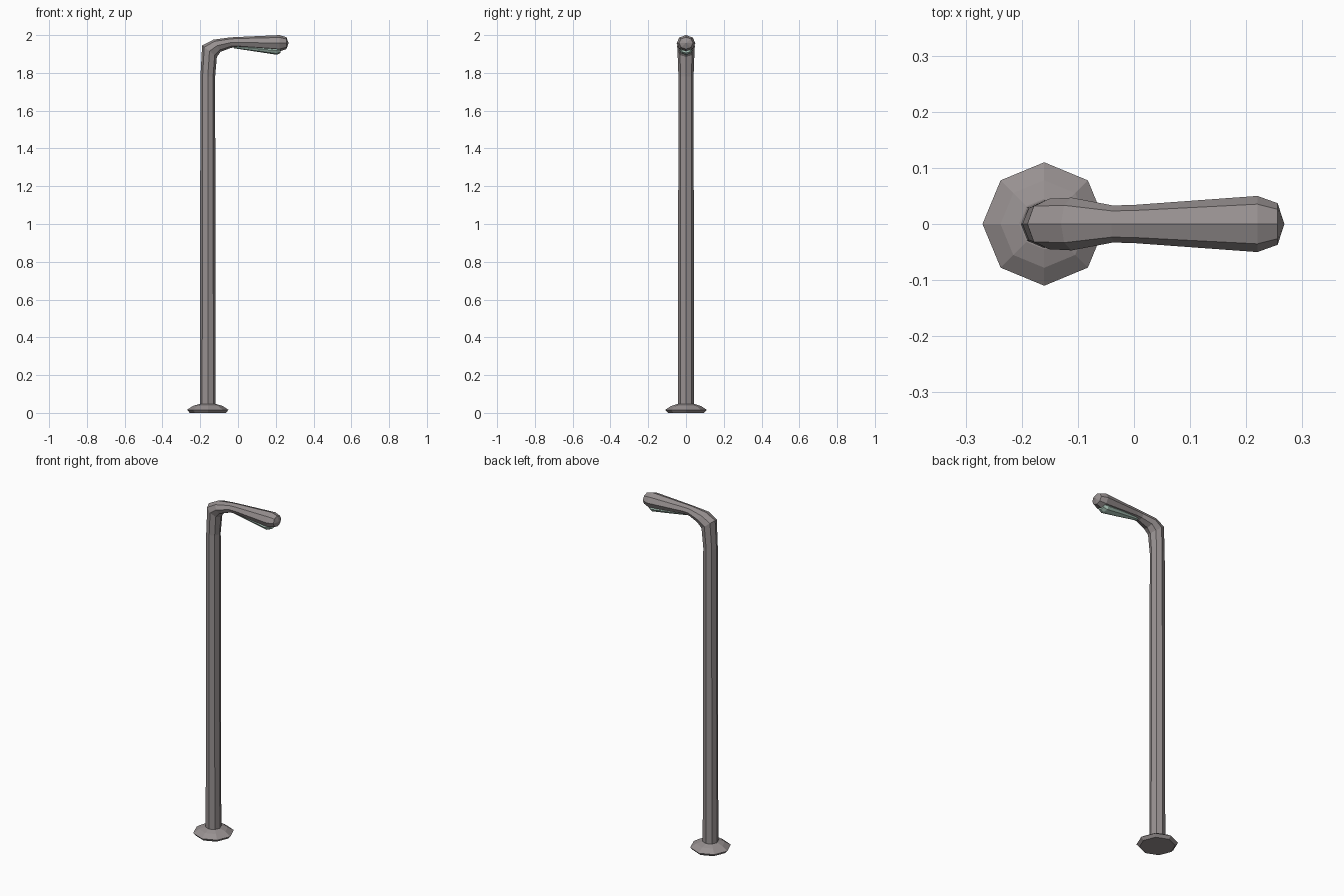
import bpy, bmesh
from math import cos, sin, pi

if "Cube" in bpy.data.objects:
    bpy.data.objects.remove(bpy.data.objects["Cube"])


def material(name, rgb):
    m = bpy.data.materials.new(name)
    m.diffuse_color = (*rgb, 1)
    m.use_nodes = True
    m.node_tree.nodes["Principled BSDF"].inputs["Base Color"].default_value = m.diffuse_color
    return m


def loft(name, sections, mat, tip=None, sides=8):
    """Skin octagonal sections: (outer x, outer z, inner x, inner z, half width in y)."""
    bm = bmesh.new()
    rings = []
    for ox, oz, ix, iz, w in sections:
        cx, cz, dx, dz = (ox + ix) / 2, (oz + iz) / 2, (ox - ix) / 2, (oz - iz) / 2
        rings.append([bm.verts.new((cx + dx * cos(a), w * sin(a), cz + dz * cos(a)))
                      for a in (2 * pi * k / sides for k in range(sides))])
    for r, s in zip(rings, rings[1:]):
        for k in range(sides):
            n = (k + 1) % sides
            bm.faces.new((r[k], r[n], s[n], s[k]))
    bm.faces.new(rings[0])
    if tip:
        t = bm.verts.new(tip)
        for k in range(sides):
            bm.faces.new((rings[-1][k], rings[-1][(k + 1) % sides], t))
    else:
        bm.faces.new(rings[-1])
    bmesh.ops.recalc_face_normals(bm, faces=bm.faces)
    mesh = bpy.data.meshes.new(name)
    bm.to_mesh(mesh)
    bm.free()
    mesh.materials.append(mat)
    ob = bpy.data.objects.new(name, mesh)
    bpy.context.collection.objects.link(ob)
    return ob


metal = material("warm_grey_metal", (0.31, 0.28, 0.28))
glass = material("pale_green_glass", (0.42, 0.58, 0.50))
PX = -0.16  # pole axis

# Flared foot plate
loft("base_plate", [(PX - r, z, PX + r, z, r) for r, z in
                    ((0.095, 0.0), (0.11, 0.016), (0.078, 0.037), (0.045, 0.047))], metal)

# Pole bending over into the lamp head
loft("pole_and_head", [
    (-0.202, 0.03, -0.118, 0.03, 0.043),
    (-0.199, 1.78, -0.121, 1.78, 0.040),
    (-0.190, 1.945, -0.112, 1.885, 0.045),
    (-0.130, 1.976, -0.092, 1.912, 0.047),
    (-0.040, 1.988, -0.035, 1.933, 0.033),
    (0.000, 1.990, 0.000, 1.934, 0.034),
    (0.220, 2.000, 0.220, 1.914, 0.050),
    (0.256, 1.989, 0.256, 1.926, 0.037),
], metal, tip=(0.268, 0, 1.957))

# Glass lens under the head
loft("lamp_lens", [
    (-0.020, 1.950, -0.020, 1.930, 0.012),
    (0.100, 1.945, 0.100, 1.912, 0.026),
    (0.200, 1.940, 0.205, 1.896, 0.034),
    (0.222, 1.940, 0.226, 1.906, 0.026),
], glass)
